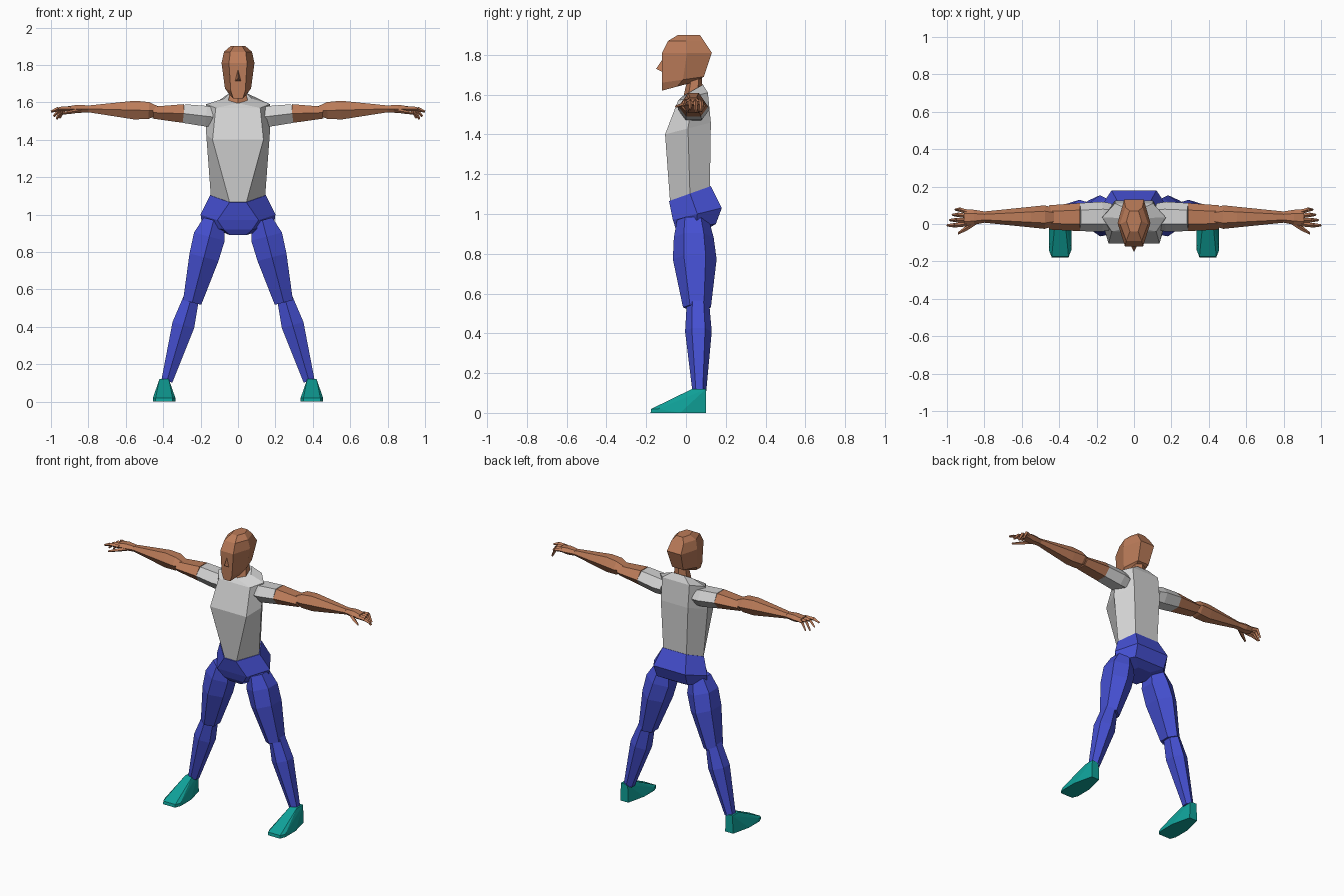
import bpy
import bmesh
from math import sin, cos, tau
from mathutils import Vector

old = bpy.data.objects.get("Cube")
if old:
    bpy.data.objects.remove(old, do_unlink=True)


def material(name, *rgb):
    mat = bpy.data.materials.new(name)
    mat.use_nodes = True
    mat.diffuse_color = (*rgb, 1)
    shader = mat.node_tree.nodes["Principled BSDF"]
    shader.inputs["Base Color"].default_value = mat.diffuse_color
    return mat


SKIN = material("skin_tan", .5, .2, .1)
SHIRT = material("shirt_grey", .64, .64, .64)
TROUSERS = material("trouser_blue", .06, .08, .64)
SHOES = material("shoe_teal", .005, .36, .32)


def finish(bm, name, mat):
    bmesh.ops.recalc_face_normals(bm, faces=bm.faces)
    mesh = bpy.data.meshes.new(name)
    bm.to_mesh(mesh)
    bm.free()
    mesh.materials.append(mat)
    obj = bpy.data.objects.new(name, mesh)
    bpy.context.collection.objects.link(obj)


def loft(name, mat, rings):
    """Skin a row of point rings and cap both ends."""
    bm = bmesh.new()
    loops = [[bm.verts.new(point) for point in ring] for ring in rings]
    for low, high in zip(loops, loops[1:]):
        for i in range(len(low)):
            bm.faces.new((low[i - 1], low[i], high[i], high[i - 1]))
    bm.faces.new(loops[0])
    bm.faces.new(loops[-1])
    finish(bm, name, mat)


def hull(name, mat, points):
    bm = bmesh.new()
    for point in points:
        bm.verts.new(point)
    bmesh.ops.convex_hull(bm, input=bm.verts)
    finish(bm, name, mat)


def section(z, width, front, back, rise=0, panel=.55):
    """Symmetric hexagon that climbs by rise from front to back;
    panel is the share of the width taken by the flat front."""
    half = [Vector((width * panel, front, z)),
            Vector((width, (front + back) / 2, z + rise / 2)),
            Vector((width * .6, back, z + rise))]
    mirrored = [Vector((-p.x, p.y, p.z)) for p in reversed(half)]
    return half + mirrored


def limb(name, mat, start, end, profile, sides=6):
    """Prism along a bone; profile rows are (share of length, width, depth)."""
    depth_axis = Vector((0, 1, 0))
    width_axis = (end - start).normalized().cross(depth_axis)
    angles = [tau * i / sides for i in range(sides)]
    widest = max(sin(a) for a in angles)
    rings = []
    for share, width, depth in profile:
        centre = start.lerp(end, share)
        rings.append([centre + depth_axis * depth * cos(a)
                      + width_axis * width * sin(a) / widest for a in angles])
    loft(name, mat, rings)


# Head, nose and neck
loft("head", SKIN, [
    section(z=1.62, width=.045, front=-.12, back=.03, rise=.04),
    section(z=1.66, width=.07, front=-.12, back=.09, rise=.03),
    section(z=1.81, width=.088, front=-.12, back=.13),
    section(z=1.87, width=.075, front=-.09, back=.09),
    section(z=1.9, width=.04, front=-.04, back=.07),
])
hull("nose", SKIN, [(0, -.11, 1.79), (-.02, -.11, 1.71), (.02, -.11, 1.71),
                    (0, -.15, 1.73)])
limb("neck", SKIN, Vector((0, .035, 1.58)), Vector((0, .045, 1.69)),
     [(0, .055, .05), (1, .04, .035)])

# Shirt body, from hem to collar
loft("shirt", SHIRT, [
    section(z=1.06, width=.145, front=-.08, back=.12, rise=.07, panel=.3),
    section(z=1.4, width=.17, front=-.105, back=.125, rise=.06, panel=.8),
    section(z=1.57, width=.17, front=-.04, back=.11, rise=.04, panel=.7),
    section(z=1.59, width=.075, front=-.02, back=.085, rise=.06, panel=.3),
])

# Hips, from crotch to waist
loft("hips", TROUSERS, [
    section(z=.89, width=.08, front=-.03, back=.1, rise=.03),
    section(z=.92, width=.19, front=-.05, back=.15, rise=.03, panel=.4),
    section(z=.97, width=.2, front=-.066, back=.18, rise=.06),
    section(z=1.065, width=.15, front=-.085, back=.125, rise=.075, panel=.3),
])


def build_side(side, sign):
    def at(x, y, z):
        return Vector((sign * x, y, z))

    # Leg
    limb(f"{side}_thigh", TROUSERS, at(.13, .035, .97), at(.245, .055, .53),
         [(0, .055, .08), (.2, .085, .1), (.45, .08, .11), (1, .05, .07)])
    limb(f"{side}_shin", TROUSERS, at(.245, .06, .57), at(.38, .067, .11),
         [(0, .04, .055), (.35, .06, .067), (1, .03, .035)])

    # Shoe, as pairs of points across its centre line
    sole = [(.045, -.178, 0), (.06, -.14, 0), (.06, -.03, 0), (.03, .1, 0)]
    upper = [(.045, -.175, .02), (.06, -.14, .02), (.025, .03, .12), (.025, .1, .12)]
    hull(f"{side}_shoe", SHOES, [at(.395 + edge * half, y, z)
                                 for half, y, z in sole + upper for edge in (-1, 1)])

    # Arm
    cuff = at(.29, .037, 1.54)
    wrist = at(.8, .037, 1.565)
    knuckles = at(.91, .035, 1.565)
    limb(f"{side}_sleeve", SHIRT, at(.12, .04, 1.52), cuff,
         [(0, .05, .07), (.3, .055, .08), (1, .05, .075)])
    limb(f"{side}_upper_arm", SKIN, cuff, at(.455, .035, 1.545),
         [(0, .05, .075), (1, .032, .065)])
    limb(f"{side}_forearm", SKIN, at(.42, .037, 1.555), wrist,
         [(0, .02, .045), (.15, .045, .063), (.35, .05, .055), (1, .018, .03)])

    # Hand, with the fingers fanned out and curled down
    limb(f"{side}_palm", SKIN, wrist, knuckles,
         [(0, .018, .03), (.5, .022, .04), (1, .014, .045)])
    curls = {"little": .05, "ring": .055, "middle": .04, "index": .015}
    for i, (finger, curl) in enumerate(curls.items()):
        base = knuckles + at(-.015, .03 - .022 * i, 0)
        joint = base + at(.035 + .01 * i, .012 - .006 * i, 0)
        tip = joint + at(.025 + .005 * i, 0, -curl)
        limb(f"{side}_{finger}_finger", SKIN, base, joint,
             [(0, .013, .012), (1, .011, .012)], sides=4)
        limb(f"{side}_{finger}_fingertip", SKIN, joint, tip,
             [(0, .011, .012), (1, .006, .006)], sides=4)
    limb(f"{side}_thumb", SKIN, at(.83, .02, 1.56), at(.94, -.05, 1.54),
         [(0, .014, .014), (.55, .012, .015), (1, .007, .007)], sides=4)


build_side("left", 1)
build_side("right", -1)
